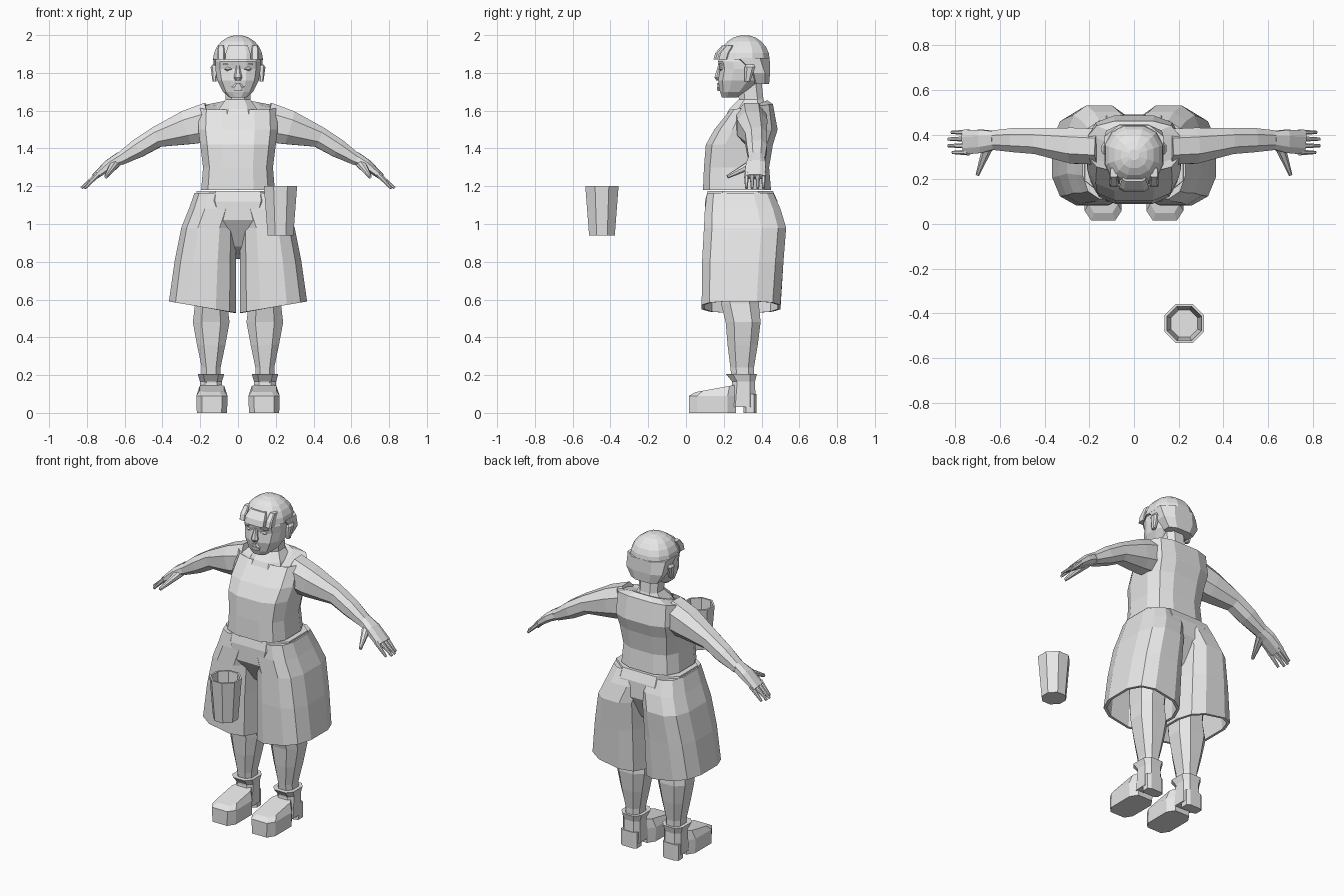
import bpy
import bmesh
import math
from mathutils import Vector

cube = bpy.data.objects.get("Cube")
if cube:
    bpy.data.objects.remove(cube, do_unlink=True)

GREY = (.8, .8, .8, 1)
clay = bpy.data.materials.new("plain_grey")
clay.use_nodes = True
clay.diffuse_color = GREY
clay.node_tree.nodes["Principled BSDF"].inputs["Base Color"].default_value = GREY


def unit_ring(sides, square):
    """Corners of a rounded polygon whose extents are one unit either way."""
    fit = math.cos(math.pi / sides)
    points = []
    for i in range(sides):
        angle = (i + .5) * math.tau / sides
        pair = (math.cos(angle) / fit, math.sin(angle) / fit)
        points.append([math.copysign(abs(k) ** square, k) for k in pair])
    return points


def level_ring(z, half, front, back, lean=0, x=0, tilt=0, sides=8, square=.75):
    """Horizontal section; lean raises the back, tilt raises the outer side."""
    middle, depth = (front + back) / 2, (back - front) / 2
    return [Vector((x + u * half, middle + v * depth, z + tilt * u + lean * v))
            for u, v in unit_ring(sides, square)]


def skin(name, rings, paired=False):
    """Bridge rings of points into a closed flat-shaded mesh, or a mirrored pair."""
    versions = {"left_" + name: 1, "right_" + name: -1} if paired else {name: 1}
    for title, side in versions.items():
        bm = bmesh.new()
        loops = [[bm.verts.new((p.x * side, p.y, p.z)) for p in ring] for ring in rings]
        for low, high in zip(loops, loops[1:]):
            for i in range(len(low)):
                bm.faces.new((low[i - 1], low[i], high[i], high[i - 1]))
        bm.faces.new(loops[0])
        bm.faces.new(loops[-1])
        bmesh.ops.recalc_face_normals(bm, faces=bm.faces)
        mesh = bpy.data.meshes.new(title)
        bm.to_mesh(mesh)
        bm.free()
        mesh.materials.append(clay)
        obj = bpy.data.objects.new(title, mesh)
        bpy.context.collection.objects.link(obj)


def stack(name, *rows, paired=False, **options):
    """Rows: height, half width, front, back and an optional lean."""
    skin(name, [level_ring(*row, **options) for row in rows], paired)


def limb(name, *rows):
    """Mirrored tube through x, y, z with a half depth and half height."""
    path = [Vector(row[:3]) for row in rows]
    rings = []
    for i, (centre, row) in enumerate(zip(path, rows)):
        along = path[min(i + 1, len(path) - 1)] - path[max(i - 1, 0)]
        across = along.cross(Vector((0, 0, 1))).normalized()
        up = across.cross(along).normalized()
        depth, height = row[3:]
        rings.append([centre + across * u * depth + up * v * height
                      for u, v in unit_ring(sides=8, square=.85)])
    skin(name, rings, paired=True)


# Head, neck and face
stack("head", (1.67, .045, .19, .27), (1.7, .08, .18, .33), (1.76, .11, .17, .4),
      (1.82, .12, .18, .42), (1.86, .12, .17, .42), (1.93, .1, .2, .41), sides=12)
stack("neck", (1.55, .12, .2, .42), (1.61, .1, .23, .43),
      (1.66, .065, .28, .41), (1.75, .065, .27, .4))
stack("nose", (1.76, .015, .16, .2), (1.775, .022, .15, .2), (1.84, .008, .17, .2))
for lip, bottom, top in (("lower", .025, .032), ("upper", .034, .012)):
    start = 1.705 if lip == "lower" else 1.726
    stack(lip + "_lip", (start, bottom, .166, .2), (start + .02, top, .164, .2))
stack("eye", (1.81, .01, .185, .2), (1.82, .022, .175, .2), (1.83, .012, .18, .2),
      x=.05, paired=True)
stack("brow", (1.842, .03, .17, .2), (1.85, .028, .168, .2), x=.05, paired=True)
stack("ear", (1.755, .01, .31, .34), (1.83, .02, .31, .365), (1.845, .01, .32, .36),
      x=.125, paired=True)

# Hair: domed crown, nape and fringe
dome = []
for step in range(6):
    angle = math.radians(step * 16)
    spread = math.cos(angle)
    dome.append((1.87 + .13 * math.sin(angle), .132 * spread,
                 .31 - .135 * spread, .31 + .133 * spread))
stack("hair_crown", *dome, sides=12, square=.85)
stack("hair_nape", (1.74, .09, .35, .44), (1.8, .125, .33, .445), (1.88, .132, .23, .443))
for name, x, half, front in (("centre", 0, .065, .145),
                             ("left", .09, .02, .165), ("right", -.09, .02, .165)):
    stack("fringe_" + name, (1.87, half, front, .22), (1.905, half, front + .01, .23),
          (1.945, half * .8, front + .045, .25), x=x, square=.4)

# Sleeveless top, with a neckline that dips at the front
stack("shirt", (1.18, .195, .09, .45), (1.3, .185, .095, .44), (1.42, .2, .105, .46),
      (1.5, .21, .15, .485), (1.62, .205, .235, .46, .015), (1.61, .115, .21, .43, .045),
      sides=12, square=.65)

# Arms and hands
limb("arm", (.15, .345, 1.54, .08, .105), (.27, .35, 1.51, .08, .09),
     (.43, .37, 1.46, .058, .055), (.53, .375, 1.4, .054, .05),
     (.63, .375, 1.34, .043, .032))
limb("hand", (.62, .375, 1.35, .04, .033), (.68, .37, 1.315, .052, .028),
     (.76, .365, 1.25, .054, .016))
reaches = {"index": .81, "middle": .83, "ring": .83, "little": .815}
for i, (name, reach) in enumerate(reaches.items()):
    y = .32 + i * .03
    limb(name + "_finger", (.74, y, 1.265, .013, .014), (reach, y, 1.19, .007, .007))
limb("thumb", (.65, .355, 1.32, .025, .024), (.7, .22, 1.25, .008, .009))

# Wide shorts: hips plus two hollow legs that flare outward
stack("shorts_hips", (.815, .015, .27, .36), (.88, .075, .19, .42), (1.02, .18, .1, .49),
      (1.12, .225, .1, .485), (1.175, .22, .115, .46), square=.7)


def shorts_ring(z, half, front, back, tilt=0, inset=0, inner=.01):
    return level_ring(z, half - inset, front + inset, back - inset,
                      x=half + inner, tilt=tilt, sides=12, square=.7)


hem = (.56, .178, .083, .5, .03)
thigh = (.8, .163, .085, .516)
skin("shorts_leg", [shorts_ring(*thigh, inset=.016), shorts_ring(*hem, inset=.016),
                    shorts_ring(*hem), shorts_ring(*thigh),
                    shorts_ring(.98, .145, .095, .53),
                    shorts_ring(1.08, .14, .1, .5, inner=-.02),
                    shorts_ring(1.165, .125, .112, .462, inner=-.02)], paired=True)

# Bare legs
stack("leg", (.15, .05, .245, .36), (.24, .05, .235, .36), (.36, .075, .22, .38),
      (.48, .097, .21, .395), (.58, .085, .185, .385), (.9, .1, .18, .42),
      x=.142, paired=True)

# Shoes: toe part, separate heel and flared ankle cuff
stack("shoe_front", (0, .08, .015, .265), (.09, .083, .015, .265),
      (.13, .065, .05, .27, .02), x=.138, square=.5, paired=True)
stack("shoe_heel", (0, .055, .305, .372), (.1, .055, .305, .372),
      x=.145, square=.5, paired=True)
stack("shoe_shaft", (.03, .06, .23, .37), (.165, .058, .245, .365),
      (.205, .07, .212, .375), x=.143, square=.65, paired=True)

# Hollow octagonal pail
PAIL_Y = -.445
pail_profile = ((.955, .06), (1.2, .077), (1.2, .088), (.94, .068))
stack("pail", *[(z, r, PAIL_Y - r, PAIL_Y + r) for z, r in pail_profile],
      x=.225, square=1)
